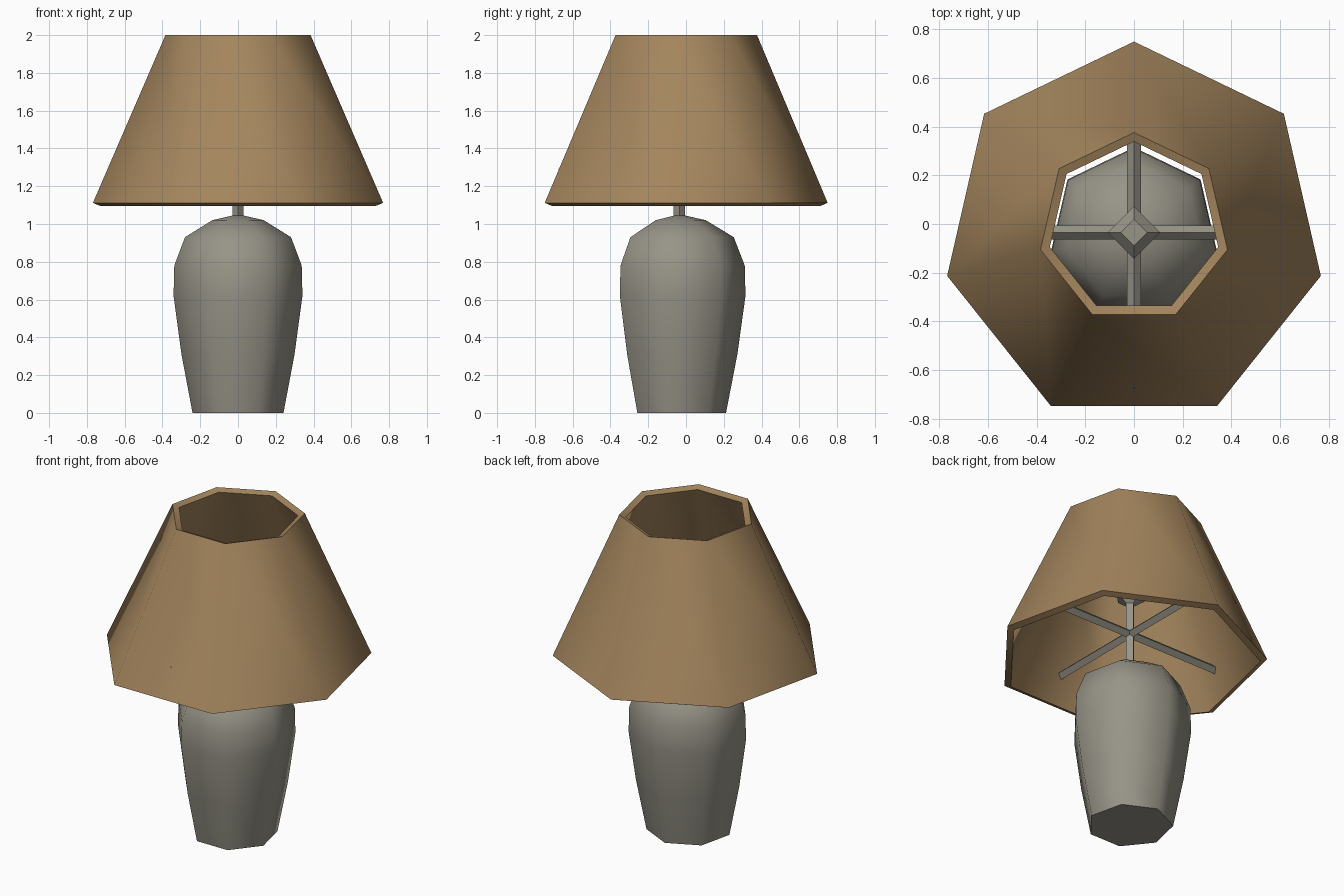
import bpy, bmesh, math
from mathutils import Matrix, Vector

if "Cube" in bpy.data.objects:
    bpy.data.objects.remove(bpy.data.objects["Cube"])

CY = -0.035  # axis of the lamp body


def material(name, rgb):
    m = bpy.data.materials.new(name)
    m.diffuse_color = (*rgb, 1)
    m.use_nodes = True
    m.node_tree.nodes["Principled BSDF"].inputs["Base Color"].default_value = m.diffuse_color
    return m


TAN = material("tan_fabric", (0.37, 0.235, 0.11))
GREY = material("warm_grey", (0.31, 0.295, 0.245))


def loft(name, rings, sides, mat, closed=False, matrix=None, smooth=60):
    """Skin polygon rings (radius, y centre, z), first corner on +y."""
    bm = bmesh.new()
    loops = []
    for r, cy, z in rings:
        loops.append([bm.verts.new((r * math.sin(2 * math.pi * i / sides),
                                    cy + r * math.cos(2 * math.pi * i / sides), z))
                      for i in range(sides)])
    pairs = list(zip(loops, loops[1:]))
    if closed:
        pairs.append((loops[-1], loops[0]))
    else:
        bm.faces.new(loops[0])
        bm.faces.new(loops[-1])
    for a, b in pairs:
        for i in range(sides):
            j = (i + 1) % sides
            bm.faces.new((a[i], a[j], b[j], b[i]))
    if matrix:
        bmesh.ops.transform(bm, matrix=matrix, verts=bm.verts)
    bmesh.ops.recalc_face_normals(bm, faces=bm.faces)
    me = bpy.data.meshes.new(name)
    bm.to_mesh(me)
    bm.free()
    me.materials.append(mat)
    ob = bpy.data.objects.new(name, me)
    bpy.context.collection.objects.link(ob)
    bpy.ops.object.select_all(action='DESELECT')
    ob.select_set(True)
    bpy.context.view_layer.objects.active = ob
    bpy.ops.object.shade_smooth_by_angle(angle=math.radians(smooth))
    return ob


# Seven-sided hollow shade
loft("shade", [(0.788, -0.038, 1.112), (0.394, -0.018, 2.0),
               (0.355, -0.016, 1.985), (0.749, -0.036, 1.096)], 7, TAN, closed=True)

# Seven-sided vase body
body = [(0.247, 0), (0.307, 0.31), (0.35, 0.62), (0.346, 0.78),
        (0.288, 0.93), (0.14, 1.02), (0.03, 1.045)]
loft("body", [(r, CY, z) for r, z in body], 7, GREY)

# Thin post and bulb holder
loft("post", [(0.03, CY, 1.0), (0.03, CY, 1.48)], 4, GREY, smooth=30)
loft("bulb_holder", [(0.03, CY, 1.46), (0.107, CY, 1.52),
                     (0.107, CY, 1.57), (0.055, CY, 1.62)], 4, GREY, smooth=30)

# Crossed spokes holding the shade
for name, axis in (("spoke_side", Vector((1, 0, 0))), ("spoke_depth", Vector((0, 1, 0)))):
    turn = Matrix.Rotation(math.pi / 2, 4, 'Y' if axis.x else 'X')
    loft(name, [(0.028, 0, -0.64), (0.028, 0, 0.64)], 4, GREY, smooth=30,
         matrix=Matrix.Translation((0, CY, 1.265)) @ turn)
